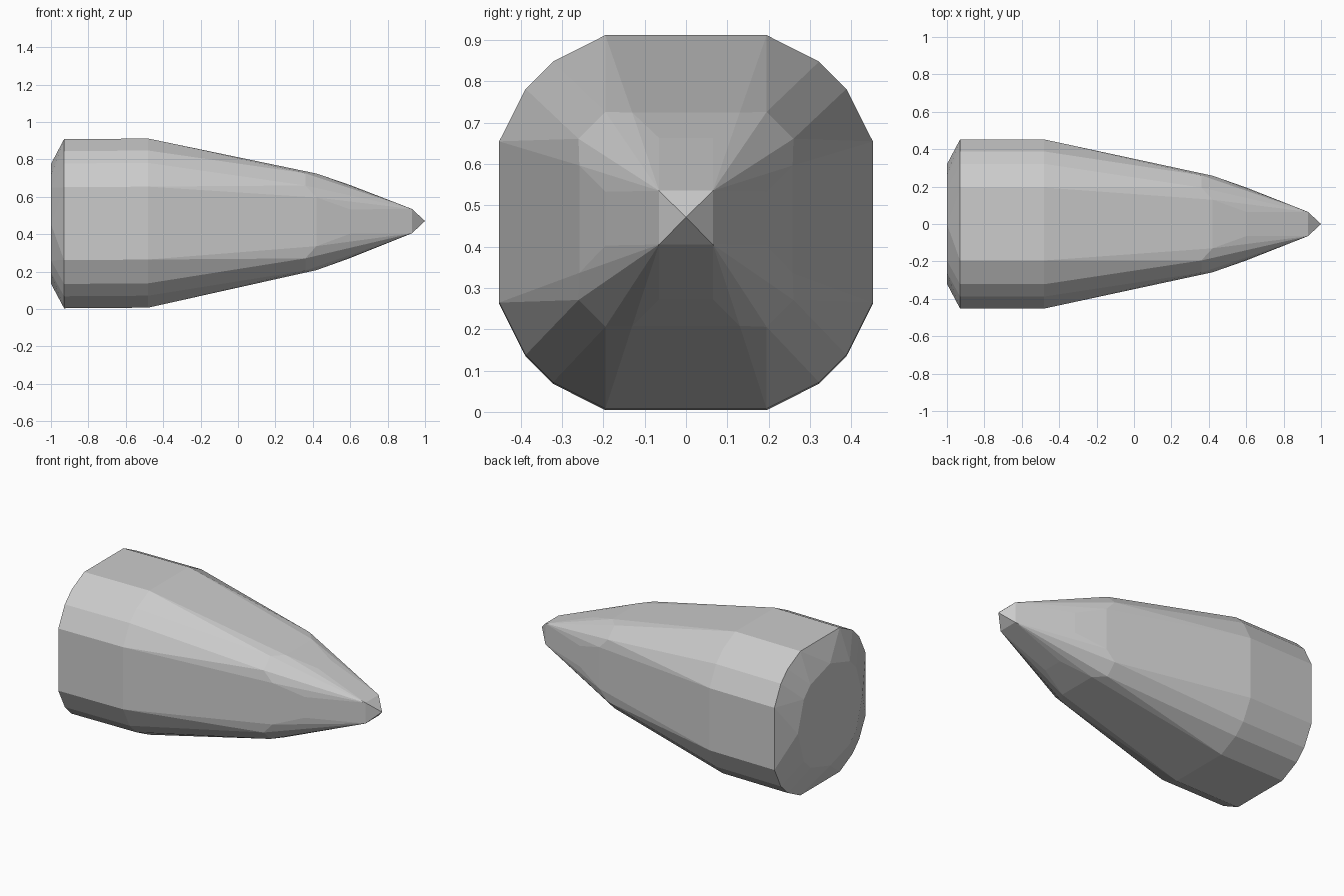
import bpy, bmesh

if "Cube" in bpy.data.objects:
    bpy.data.objects.remove(bpy.data.objects["Cube"])

# One flat colour
mat = bpy.data.materials.new("plain grey")
mat.diffuse_color = (0.6, 0.6, 0.6, 1)
mat.use_nodes = True
mat.node_tree.nodes["Principled BSDF"].inputs["Base Color"].default_value = mat.diffuse_color

# Stations along the length: x, and one octant of the section (mirrored eight ways)
STATIONS = [
    (-1.00, [(0.32, 0.0), (0.26, 0.195)]),
    (-0.93, [(0.452, 0.195), (0.388, 0.322)]),
    (-0.48, [(0.452, 0.195), (0.388, 0.322)]),
    (0.36, [(0.26, 0.195)]),
    (0.42, [(0.258, 0.13)]),
    (0.60, [(0.195, 0.065)]),
    (0.93, [(0.065, 0.065)]),
    (1.00, [(0.0, 0.0)]),
]


def section(octant):
    """Mirror an octant across both axes and the diagonal."""
    return {(sy * y, sz * z) for a, b in octant for y, z in ((a, b), (b, a))
            for sy in (1, -1) for sz in (1, -1)}


# Faceted shell: hull around the stations, axis rising slightly to the tip
bm = bmesh.new()
for x, octant in STATIONS:
    cz = 0.456 + 0.0075 * (x + 0.93)
    for y, z in sorted(section(octant)):
        bm.verts.new((x, y, cz + z))
bmesh.ops.remove_doubles(bm, verts=bm.verts, dist=0.0001)
res = bmesh.ops.convex_hull(bm, input=bm.verts)
loose = {g for g in res["geom_interior"] + res["geom_unused"]
         if isinstance(g, bmesh.types.BMVert)}
bmesh.ops.delete(bm, geom=list(loose), context='VERTS')
bmesh.ops.dissolve_limit(bm, angle_limit=0.01, verts=bm.verts, edges=bm.edges)
bmesh.ops.recalc_face_normals(bm, faces=bm.faces)

mesh = bpy.data.meshes.new("pointed_shell")
bm.to_mesh(mesh)
bm.free()
mesh.materials.append(mat)
shell = bpy.data.objects.new("pointed_shell", mesh)
bpy.context.collection.objects.link(shell)
